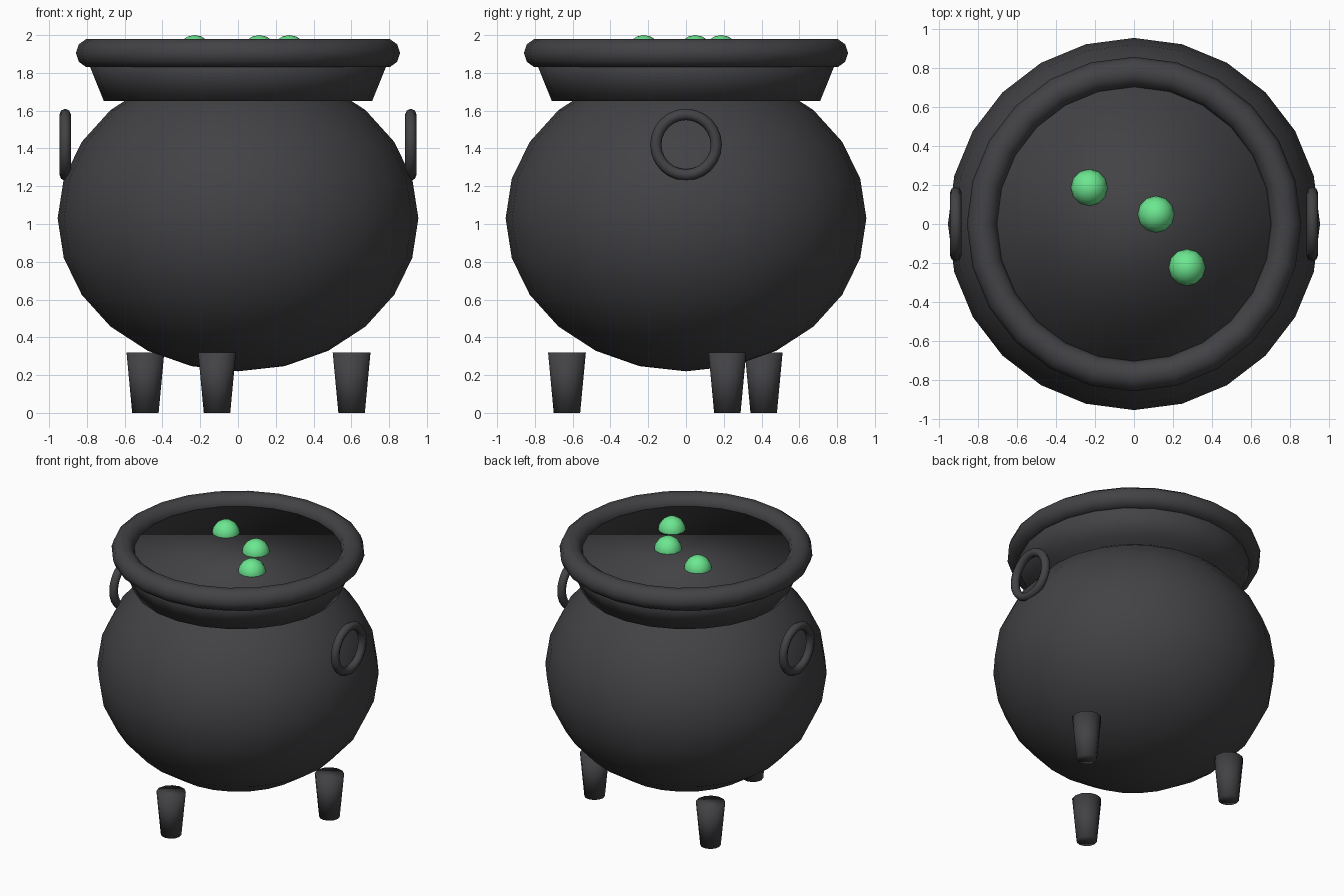
import bpy
from math import radians, cos, sin, pi

if "Cube" in bpy.data.objects:
    bpy.data.objects.remove(bpy.data.objects["Cube"])


def material(name, rgb):
    m = bpy.data.materials.new(name)
    m.diffuse_color = (*rgb, 1)
    m.use_nodes = True
    m.node_tree.nodes["Principled BSDF"].inputs["Base Color"].default_value = m.diffuse_color
    return m


IRON = material("dark_iron", (0.055, 0.055, 0.06))
GREEN = material("green_brew", (0.15, 0.8, 0.28))


def finish(name, mat=IRON):
    ob = bpy.context.object
    ob.name = name
    ob.data.materials.append(mat)
    bpy.ops.object.shade_smooth()
    return ob


def cone(name, r1, r2, z0, z1, sides, x=0, y=0):
    bpy.ops.mesh.primitive_cone_add(vertices=sides, radius1=r1, radius2=r2, depth=z1 - z0,
                                    location=(x, y, (z0 + z1) / 2))
    return finish(name)


def ring(name, major, minor, loc, seg, minor_seg, rot=(0, 0, 0)):
    bpy.ops.mesh.primitive_torus_add(major_radius=major, minor_radius=minor, location=loc,
                                     rotation=rot, major_segments=seg,
                                     minor_segments=minor_seg)
    return finish(name)


# Squashed round body
bpy.ops.mesh.primitive_uv_sphere_add(segments=24, ring_count=12, radius=0.955,
                                     location=(0, 0, 1.03))
bpy.context.object.scale.z = 0.81 / 0.955
finish("body")

# Flared neck, whose top cap is the brew surface, and the rounded rim
cone("neck", 0.71, 0.815, 1.65, 1.91, 24)
ring("rim", 0.78, 0.078, (0, 0, 1.905), 24, 10)

# Ring handles on both sides
for side, x in (("left", -0.915), ("right", 0.915)):
    ring(side + "_handle", 0.16, 0.03, (x, 0, 1.42), 24, 8, (0, pi / 2, 0))

# Three tapered legs
for i in range(3):
    a = radians(20 + 120 * i)
    cone(f"leg_{i + 1}", 0.07, 0.10, 0, 0.32, 12, 0.64 * cos(a), 0.64 * sin(a))

# Bubbles in the brew
for i, (x, y) in enumerate([(-0.23, 0.187), (0.113, 0.05), (0.272, -0.223)]):
    bpy.ops.mesh.primitive_uv_sphere_add(segments=12, ring_count=8, radius=0.095,
                                         location=(x, y, 1.905))
    finish(f"bubble_{i + 1}", GREEN)
